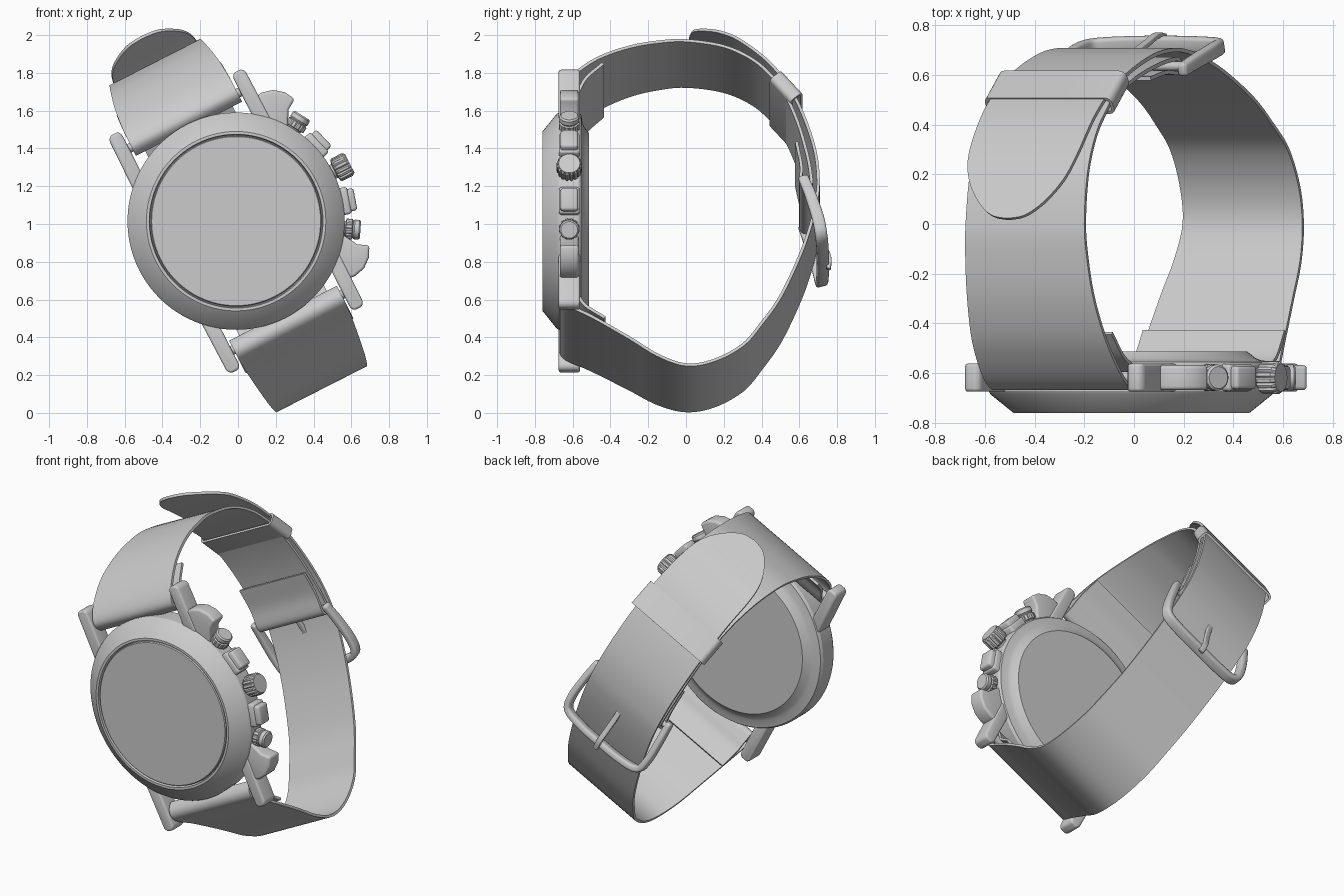
import bpy, bmesh, math
from mathutils import Vector, Matrix

if "Cube" in bpy.data.objects:
    bpy.data.objects.remove(bpy.data.objects["Cube"])

# Everything is built upright (x across, y depth, z along strap), then the watch is tilted about y
TILT = Matrix.Translation((-0.01, 0, 1.015)) @ Matrix.Rotation(math.radians(-27), 4, 'Y')
X = Vector((1, 0, 0))
YC = -0.618                                   # depth of lugs and buttons


def finish(name, bm, bevel=0, seg=3, angle=35, mat=None):
    bmesh.ops.remove_doubles(bm, verts=bm.verts, dist=1e-5)
    bmesh.ops.recalc_face_normals(bm, faces=bm.faces)
    if bevel:
        edges = [e for e in bm.edges if len(e.link_faces) == 2 and e.calc_face_angle() > 0.6]
        bmesh.ops.bevel(bm, geom=edges, offset=bevel, segments=seg, profile=0.5,
                        affect='EDGES', clamp_overlap=True)
    bm.transform(TILT @ (mat or Matrix()))
    me = bpy.data.meshes.new(name)
    bm.to_mesh(me)
    bm.free()
    ob = bpy.data.objects.new(name, me)
    bpy.context.collection.objects.link(ob)
    bpy.ops.object.select_all(action='DESELECT')
    ob.select_set(True)
    bpy.context.view_layer.objects.active = ob
    bpy.ops.object.shade_smooth_by_angle(angle=math.radians(angle))
    return ob


def smooth(pts, n=6):
    """Catmull-Rom through points of any dimension."""
    out = []
    P = [Vector(p) for p in pts]
    P = [2 * P[0] - P[1]] + P + [2 * P[-1] - P[-2]]
    for a, b, c, d in zip(P, P[1:], P[2:], P[3:]):
        for i in range(n):
            t = i / n
            out.append(0.5 * (2 * b + (c - a) * t + (2 * a - 5 * b + 4 * c - d) * t * t
                              + (3 * b - a - 3 * c + d) * t ** 3))
    return out + [P[-2]]


def sweep(name, pts, B, th, closed=False, bevel=0):
    """Flat band of thickness th along (x, y, z, half width) points, width along B."""
    bm = bmesh.new()
    rings, n = [], len(pts)
    for i, p in enumerate(pts):
        a = pts[i - 1] if closed or i else p
        b = pts[(i + 1) % n] if closed or i < n - 1 else p
        N = B.cross((b - a).to_3d()).normalized() * th / 2
        c, w = Vector(p[:3]), B * p[3]
        rings.append([bm.verts.new(v) for v in (c + w + N, c - w + N, c - w - N, c + w - N)])
    for i in range(n if closed else n - 1):
        r, q = rings[i], rings[(i + 1) % n]
        for j in range(4):
            bm.faces.new((r[j], r[(j + 1) % 4], q[(j + 1) % 4], q[j]))
    if not closed:
        bm.faces.new(rings[0])
        bm.faces.new(rings[-1])
    return finish(name, bm, bevel)


def strap(name, pts):
    return sweep(name, [Vector((0, p[0], p[1], p[2])) for p in smooth(pts)], X, 0.016)


def lathe(name, prof, seg=96):
    """Revolve (radius, y) profile about the y axis."""
    bm = bmesh.new()
    vs = [bm.verts.new((r, y, 0)) for r, y in prof]
    es = [bm.edges.new(e) for e in zip(vs, vs[1:])]
    bmesh.ops.spin(bm, geom=vs + es, cent=(0, 0, 0), axis=(0, 1, 0), angle=2 * math.pi, steps=seg)
    return finish(name, bm, angle=25)


def prism(name, poly, y0, y1, bevel):
    """Polygon in x, z extruded along y with rounded edges."""
    bm = bmesh.new()
    f = bm.faces.new([bm.verts.new((x, y0, z)) for x, z in poly])
    g = bmesh.ops.extrude_face_region(bm, geom=[f])['geom']
    bmesh.ops.translate(bm, vec=(0, y1 - y0, 0), verts=[v for v in g if isinstance(v, bmesh.types.BMVert)])
    return finish(name, bm, bevel, 4, 40)


def rod(name, y, z, r, half):
    bm = bmesh.new()
    bmesh.ops.create_cone(bm, cap_ends=True, segments=20, radius1=r, radius2=r, depth=2 * half)
    return finish(name, bm, mat=Matrix.Translation((0, y, z)) @ Matrix.Rotation(math.pi / 2, 4, 'Y'))


def radial(deg):
    return Matrix.Rotation(-math.radians(deg), 4, 'Y') @ Matrix.Translation((0, YC, 0))


def knob(name, deg, prof, flutes):
    """Fluted round button pointing outward; prof holds (radius, distance, flute depth)."""
    bm = bmesh.new()
    n = flutes * 4
    rings = []
    for r, d, k in prof:
        ring = []
        for i in range(n):
            a = 2 * math.pi * i / n
            q = r - (k if i % 4 == 0 else 0)
            ring.append(bm.verts.new((d, q * math.cos(a), q * math.sin(a))))
        rings.append(ring)
    for r, q in zip(rings, rings[1:]):
        for i in range(n):
            bm.faces.new((r[i], r[(i + 1) % n], q[(i + 1) % n], q[i]))
    bm.faces.new(rings[0])
    bm.faces.new(rings[-1])
    return finish(name, bm, mat=radial(deg), angle=30)


# Case with chamfered bezel and stepped back, plus the glass
lathe("case", [(0, -0.735), (0.455, -0.735), (0.46, -0.76), (0.475, -0.76), (0.568, -0.685),
               (0.575, -0.672), (0.575, -0.57), (0.565, -0.555), (0.52, -0.548), (0.5, -0.54),
               (0.465, -0.513), (0.455, -0.513), (0, -0.513)])
lathe("glass", [(0, -0.758), (0.447, -0.758), (0.452, -0.752), (0.452, -0.735)])

# Lugs on four corners, curved guards on the button side, spring bars
for k in (1, -1):
    end = "upper" if k > 0 else "lower"
    for m in (1, -1):
        lug = [(0.33, 0.38), (0.33, 0.685), (0.345, 0.705), (0.388, 0.705), (0.405, 0.685), (0.41, 0.35)]
        prism(f"{end}_lug_{'right' if m > 0 else 'left'}", [(x * m, z * k) for x, z in lug],
              YC - 0.056, YC + 0.056, 0.028)
    guard = [(0.36, 0.36), (0.38, 0.54), (0.43, 0.545), (0.49, 0.53), (0.54, 0.49), (0.57, 0.435),
             (0.515, 0.40), (0.46, 0.30)]
    prism(f"{end}_guard", [(x, z * k) for x, z in guard], YC - 0.05, YC + 0.05, 0.015)
    rod(f"{end}_spring_bar", YC, 0.6 * k, 0.025, 0.34)

# Crown, two round pushers and two square pushers
knob("crown", 0, [(0.04, 0.53, 0), (0.04, 0.585, 0), (0.06, 0.59, .006), (0.067, 0.6, .008),
                  (0.067, 0.66, .008), (0.056, 0.675, 0)], 16)
for d in (31, -31):
    side = "upper" if d > 0 else "lower"
    knob(f"{side}_round_pusher", d, [(0.04, 0.53, 0), (0.04, 0.58, 0), (0.055, 0.583, .005),
         (0.055, 0.615, .005), (0.046, 0.62, 0), (0.052, 0.628, 0), (0.052, 0.652, 0), (0.044, 0.66, 0)], 12)
for d in (16.5, -16.5):
    side = "upper" if d > 0 else "lower"
    for part, size, c in (("base", (0.08, 0.11, 0.145), 0.57), ("cap", (0.1, 0.094, 0.12), 0.592)):
        bm = bmesh.new()
        bmesh.ops.create_cube(bm, size=1)
        bmesh.ops.scale(bm, vec=size, verts=bm.verts)
        finish(f"{side}_square_pusher_{part}", bm, 0.015, mat=radial(d) @ Matrix.Translation((c, 0, 0)))

# Buckle-side strap: folded round the spring bar, over the top, folded round the buckle bar
strap("upper_strap", [
    (-0.44, 0.78, .31), (-0.53, 0.69, .315), (-0.575, 0.60, .315), (-0.615, 0.557, .315),
    (-0.66, 0.60, .315), (-0.635, 0.665, .315), (-0.56, 0.745, .31), (-0.45, 0.825, .30),
    (-0.3, 0.89, .285), (-0.15, 0.925, .275), (0, 0.937, .268), (0.2, 0.905, .265), (0.35, 0.83, .262),
    (0.45, 0.735, .26), (0.515, 0.645, .26), (0.59, 0.46, .26), (0.64, 0.27, .26), (0.66, 0.15, .26),
    (0.662, 0.09, .26), (0.635, 0.065, .26), (0.608, 0.09, .26), (0.61, 0.2, .26), (0.585, 0.34, .26)])

# Long strap: round the lower bar, under, through the buckle and out to a rounded tip
strap("lower_strap", [
    (-0.43, -0.735, .32), (-0.53, -0.665, .32), (-0.575, -0.60, .32), (-0.615, -0.555, .32),
    (-0.66, -0.60, .32), (-0.635, -0.655, .32), (-0.5, -0.725, .315), (-0.3, -0.845, .30),
    (-0.15, -0.94, .285), (0, -0.99, .27), (0.15, -0.962, .268), (0.3, -0.87, .265), (0.4, -0.74, .262),
    (0.5, -0.58, .26), (0.6, -0.345, .26), (0.66, -0.155, .26), (0.692, 0, .26), (0.70, 0.13, .26),
    (0.68, 0.3, .26), (0.62, 0.5, .26), (0.54, 0.675, .258), (0.43, 0.825, .255), (0.28, 0.955, .245),
    (0.18, 1.015, .215), (0.1, 1.055, .16), (0.05, 1.08, .105), (0.028, 1.09, .06), (0.02, 1.094, .01)])

# Keeper loop round both straps
T = Vector((0, -0.64, 0.77))
Nk = Vector((0, 0.77, 0.64))
loop = []
for cx, cn, a0 in ((1, 1, 0), (-1, 1, 90), (-1, -1, 180), (1, -1, 270)):
    for i in range(6):
        a = math.radians(a0 + 18 * i)
        p = Vector((0, 0.53, 0.66)) + X * (cx * 0.258 + 0.022 * math.cos(a)) + Nk * (cn * 0.013 + 0.022 * math.sin(a))
        loop.append(Vector((*p, 0.085)))
sweep("keeper", loop, T, 0.014, closed=True)

# Buckle frame, bar and prong
half = [(0.285, 0.618, 0.12, .027), (0.298, 0.66, 0, .03), (0.303, 0.70, -0.14, .032),
        (0.275, 0.716, -0.225, .032), (0.15, 0.723, -0.25, .032)]
path = half + [(0, 0.725, -0.252, .032)] + [(-p[0], *p[1:]) for p in reversed(half)]
sweep("buckle_frame", smooth(path), Vector((0, 0.96, 0.28)), 0.042, bevel=0.014)
rod("buckle_bar", 0.635, 0.10, 0.018, 0.29)
prong = [(0, 0.66, 0.09, .016), (0, 0.695, -0.04, .016), (0, 0.725, -0.13, .016),
         (0, 0.758, -0.22, .016), (0, 0.755, -0.285, .016)]
sweep("buckle_prong", smooth(prong), X, 0.022, bevel=0.005)
